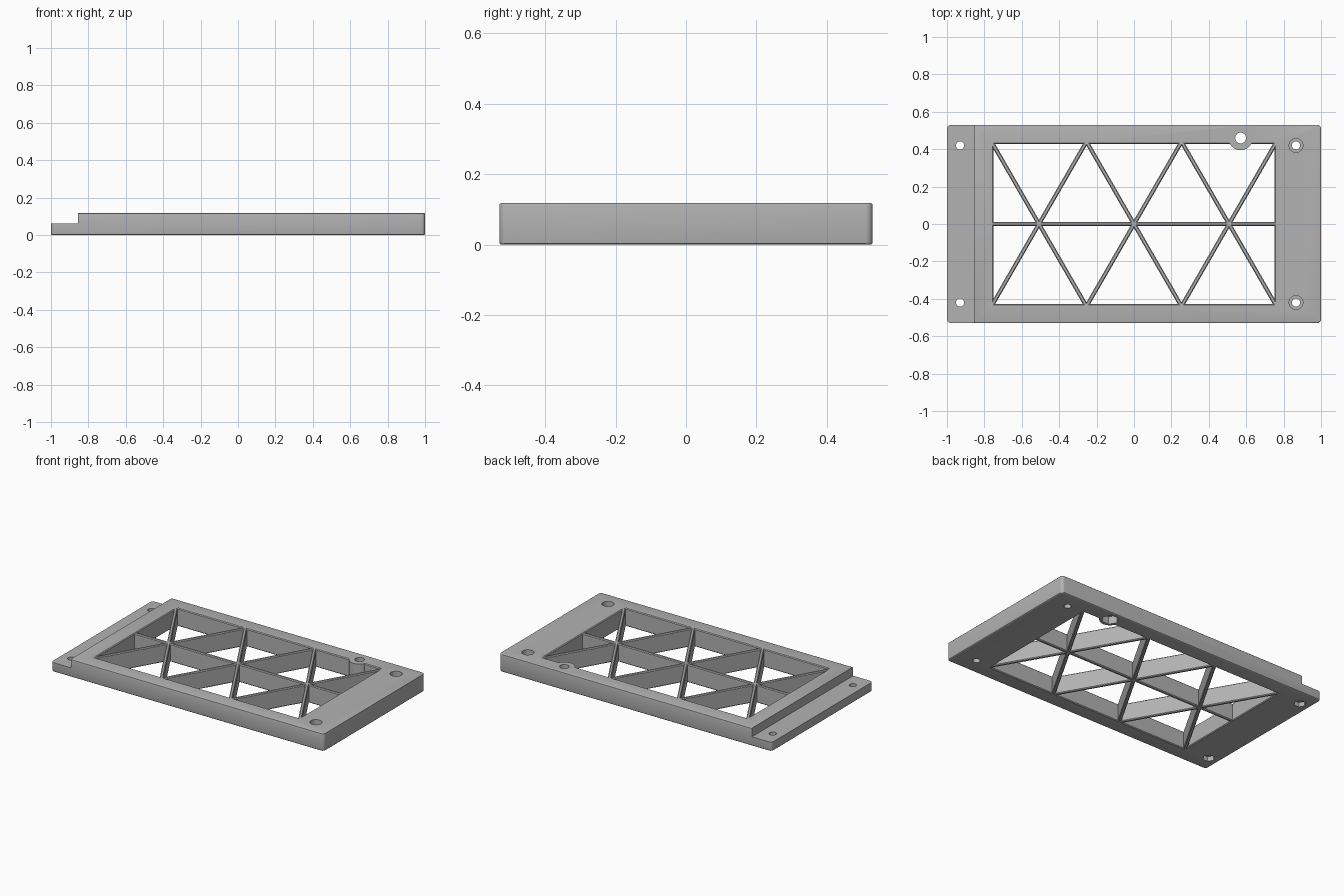
import bpy, bmesh, math
from mathutils import Vector

cube = bpy.data.objects.get("Cube")
if cube:
    bpy.data.objects.remove(cube, do_unlink=True)

H = 0.118          # plate height
TAB_H = 0.06       # height of the lowered tab
TOP_Y, PITCH = 0.44, 0.254   # truss node spacing
HALF_RIB = 0.011
ROUND = 0.005      # softened rim of each opening

grey = bpy.data.materials.new("plain grey")
grey.use_nodes = True
colour = (0.45, 0.45, 0.45, 1)
grey.diffuse_color = colour
grey.node_tree.nodes["Principled BSDF"].inputs["Base Color"].default_value = colour


def make_object(name, bm):
    bmesh.ops.recalc_face_normals(bm, faces=bm.faces)
    mesh = bpy.data.meshes.new(name)
    bm.to_mesh(mesh)
    bm.free()
    mesh.materials.append(grey)
    obj = bpy.data.objects.new(name, mesh)
    bpy.context.collection.objects.link(obj)
    return obj


def loft(name, rings):
    """Closed solid through a stack of equal-sized rings."""
    bm = bmesh.new()
    loops = [[bm.verts.new(p) for p in ring] for ring in rings]
    n = len(loops[0])
    for low, high in zip(loops, loops[1:]):
        for i in range(n):
            j = (i + 1) % n
            bm.faces.new((low[i], low[j], high[j], high[i]))
    bm.faces.new(loops[0][::-1])
    bm.faces.new(loops[-1])
    return make_object(name, bm)


def cylinder(name, x, y, r, z0, z1, sides=32):
    def ring(z):
        return [(x + r * math.cos(math.tau * i / sides),
                 y + r * math.sin(math.tau * i / sides), z) for i in range(sides)]
    return loft(name, [ring(z0), ring(z1)])


def box(name, lo, hi):
    def ring(z):
        return [(lo[0], lo[1], z), (hi[0], lo[1], z), (hi[0], hi[1], z), (lo[0], hi[1], z)]
    return loft(name, [ring(lo[2]), ring(hi[2])])


def triangle_cutter(a, b, c):
    """Triangular prism, inset by half a rib, flared at both rims."""
    a, b, c = (Vector(p) for p in (a, b, c))
    la, lb, lc = (b - c).length, (c - a).length, (a - b).length
    total = la + lb + lc
    centre = (a * la + b * lb + c * lc) / total
    inradius = abs((b - a).cross(c - a)) / total

    def ring(z, grow):
        s = (inradius - HALF_RIB + grow) / inradius
        pts = [centre + (p - centre) * s for p in (a, b, c)]
        return [(p.x, p.y, z) for p in pts]
    over = 0.01
    return loft("cell_cutter", [
        ring(-over, ROUND + over), ring(ROUND, 0),
        ring(H - ROUND, 0), ring(H + over, ROUND + over)])


def combine(target, tool, operation):
    tool.hide_render = True
    mod = target.modifiers.new("combine", 'BOOLEAN')
    mod.operation, mod.object, mod.solver = operation, tool, 'EXACT'
    bpy.context.view_layer.objects.active = target
    bpy.ops.object.modifier_apply(modifier=mod.name)
    bpy.data.objects.remove(tool, do_unlink=True)


# Plate with rounded corners and softened rims
plate = box("mounting_frame", (-1, -0.53, 0), (1, 0.53, H))
bm = bmesh.new()
bm.from_mesh(plate.data)
upright = [e for e in bm.edges if abs(e.verts[0].co.z - e.verts[1].co.z) > 0.01]
bmesh.ops.bevel(bm, geom=upright, offset=0.02, segments=5, profile=0.5, affect='EDGES')
rims = [e for e in bm.edges if abs(e.verts[0].co.z - e.verts[1].co.z) < 0.001]
bmesh.ops.bevel(bm, geom=rims, offset=0.007, segments=3, profile=0.5, affect='EDGES')
bm.to_mesh(plate.data)
bm.free()

# Lowered tab at one end
combine(plate, box("tab_cutter", (-1.1, -0.6, TAB_H), (-0.855, 0.6, 0.2)), 'DIFFERENCE')

# Truss openings, mirrored front to back
nodes = [-2 * PITCH, 0, 2 * PITCH]
tops = [-3 * PITCH, -PITCH, PITCH, 3 * PITCH]
for side in (1, -1):
    y = TOP_Y * side
    cells = [((n, 0), (tops[i], y), (tops[i + 1], y)) for i, n in enumerate(nodes)]
    cells += [((tops[i], y), (nodes[i - 1], 0), (nodes[i], 0)) for i in (1, 2)]
    cells += [((e, y), (e, 0), (n, 0)) for e, n in ((tops[0], nodes[0]), (tops[3], nodes[2]))]
    for cell in cells:
        combine(plate, triangle_cutter(*cell), 'DIFFERENCE')

# Round boss on the rear rail with a hexagonal nut pocket below
BX, BY = 0.57, 0.46
combine(plate, cylinder("boss", BX, BY, 0.065, 0, H, 48), 'UNION')
combine(plate, cylinder("boss_hole", BX, BY, 0.029, -0.1, 0.2), 'DIFFERENCE')
combine(plate, cylinder("boss_nut_pocket", BX, BY, 0.052, -0.1, 0.05, 6), 'DIFFERENCE')

# Screw holes: nut pockets under the tab, counterbores at the other end
for y in (-0.42, 0.42):
    combine(plate, cylinder("tab_hole", -0.93, y, 0.022, -0.1, 0.2), 'DIFFERENCE')
    combine(plate, cylinder("tab_nut_pocket", -0.93, y, 0.037, -0.1, 0.03, 6), 'DIFFERENCE')
    combine(plate, cylinder("end_hole", 0.866, y, 0.022, -0.1, 0.2), 'DIFFERENCE')
    combine(plate, cylinder("end_counterbore", 0.866, y, 0.037, TAB_H, 0.2), 'DIFFERENCE')

bpy.ops.object.select_all(action='DESELECT')
plate.select_set(True)
bpy.context.view_layer.objects.active = plate
bpy.ops.object.shade_smooth_by_angle(angle=math.radians(30))
